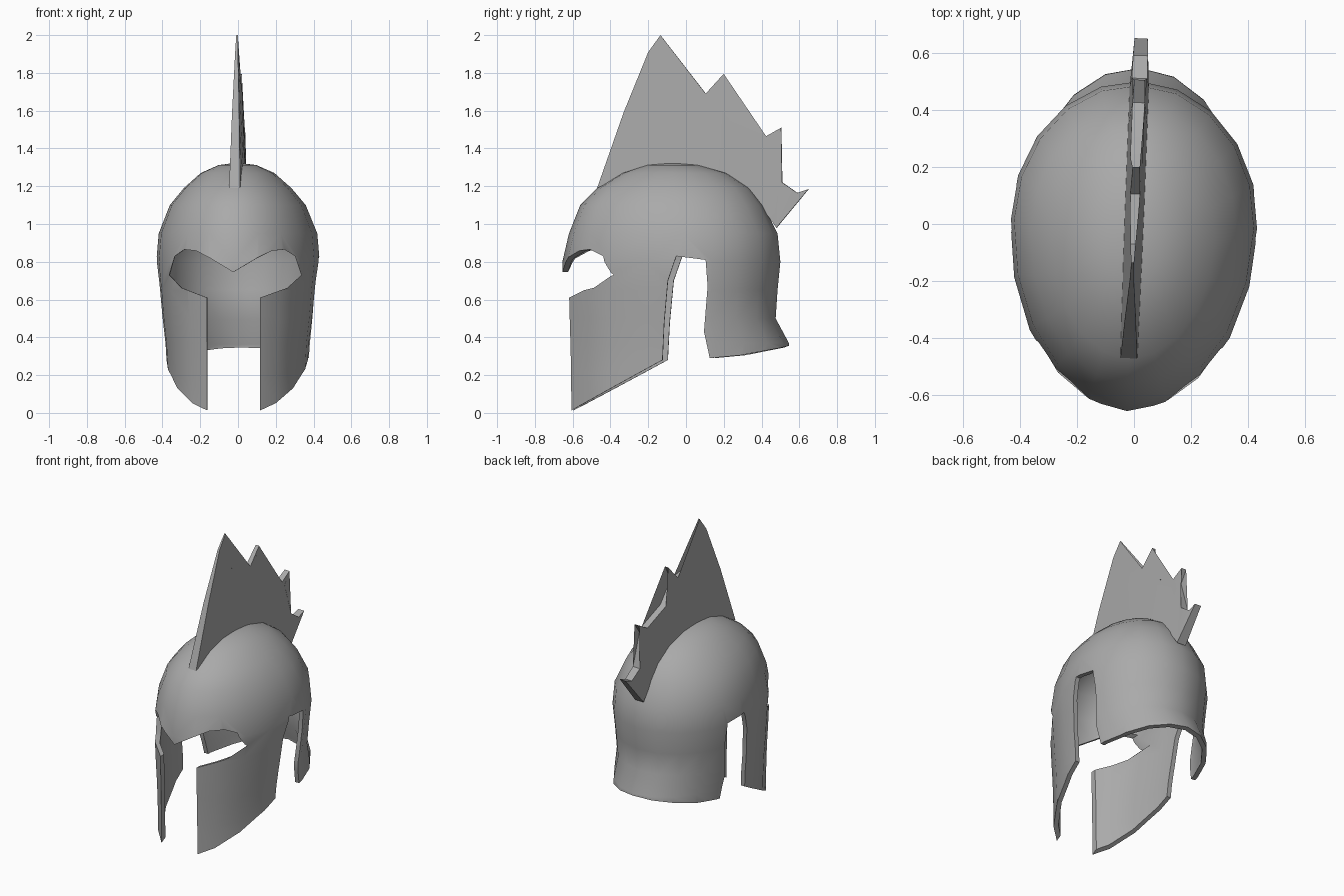
import bpy, bmesh, math
from mathutils import Matrix, Vector

if "Cube" in bpy.data.objects:
    bpy.data.objects.remove(bpy.data.objects["Cube"])

TURN = Matrix.Rotation(math.radians(-2.2), 4, 'Z')  # whole helmet is turned slightly

metal = bpy.data.materials.new("grey metal")
metal.diffuse_color = (0.4, 0.4, 0.4, 1)
metal.use_nodes = True
metal.node_tree.nodes["Principled BSDF"].inputs["Base Color"].default_value = metal.diffuse_color


def finish(bm, name, mat=None):
    bmesh.ops.recalc_face_normals(bm, faces=bm.faces[:])
    me = bpy.data.meshes.new(name)
    bm.to_mesh(me)
    bm.free()
    ob = bpy.data.objects.new(name, me)
    bpy.context.collection.objects.link(ob)
    if mat:
        me.materials.append(mat)
    return ob


def prism(name, side_a, side_b, mat=None):
    """Solid between two matching outlines."""
    bm = bmesh.new()
    a = [bm.verts.new(p) for p in side_a]
    b = [bm.verts.new(p) for p in side_b]
    n = len(a)
    for i in range(n):
        j = (i + 1) % n
        bm.faces.new((a[i], a[j], b[j], b[i]))
    caps = [bm.faces.new(a), bm.faces.new(b[::-1])]
    bmesh.ops.triangulate(bm, faces=caps)
    return finish(bm, name, mat)


# Shell: rings of z, front radius, back radius, half width, centre y
RINGS = [(-0.06, .655, .56, .375, 0), (.2, .655, .56, .38, 0), (.37, .655, .545, .39, 0),
         (.5, .655, .475, .405, 0), (.65, .655, .485, .418, 0), (.8, .655, .50, .433, 0),
         (.95, .62, .485, .42, 0), (1.10, .53, .44, .36, -.03), (1.19, .42, .39, .285, -.05),
         (1.27, .28, .28, .195, -.06), (1.312, .14, .14, .10, -.07)]
SEG = 20
bm = bmesh.new()
prev = None
for z, f, b, w, cy in RINGS:
    ring = []
    for i in range(SEG):
        t = 2 * math.pi * i / SEG
        s = math.sin(t)
        ring.append(bm.verts.new((w * math.cos(t), cy + s * (b if s > 0 else f), z)))
    if prev:
        for i in range(SEG):
            j = (i + 1) % SEG
            bm.faces.new((prev[i], prev[j], ring[j], ring[i]))
    prev = ring
top = bm.verts.new((0, -.07, 1.325))
for i in range(SEG):
    bm.faces.new((prev[i], prev[(i + 1) % SEG], top))
shell = finish(bm, "helmet_shell", metal)
sol = shell.modifiers.new("thickness", 'SOLIDIFY')
sol.thickness = 0.03
sol.offset = -1 if shell.data.polygons[-1].normal.z > 0 else 1

# Face opening: half outline (x, z), mirrored
half = [(.125, .82), (.2, .858), (.265, .865), (.318, .83), (.35, .73),
        (.28, .662), (.14, .61), (.14, -.2)]
face = [(0, .745)] + half + [(-x, z) for x, z in reversed(half)]
face_cut = prism("face_cutter", [(x, -1, z) for x, z in face], [(x, -.15, z) for x, z in face])

# Ear notches and lower edge: outline (y, z)
side = [(-.035, .83), (.12, .81), (.13, .67), (.11, .43), (.14, .29), (.3, .305),
        (.51, .345), (.8, .43), (.8, -.3), (-.8, -.3), (-.8, -.097), (-.62, .003),
        (-.11, .28), (-.10, .48), (-.08, .7)]
side_cut = prism("side_cutter", [(-1, y, z) for y, z in side], [(1, y, z) for y, z in side])

for cutter in (face_cut, side_cut):
    cutter.hide_render = True
    m = shell.modifiers.new(cutter.name, 'BOOLEAN')
    m.operation = 'DIFFERENCE'
    m.solver = 'EXACT'
    m.object = cutter

deps = bpy.context.evaluated_depsgraph_get()
shell.data = bpy.data.meshes.new_from_object(shell.evaluated_get(deps))
shell.modifiers.clear()
for cutter in (face_cut, side_cut):
    bpy.data.objects.remove(cutter)
shell.data.materials.clear()
shell.data.materials.append(metal)

# Crest: spiked plate, thinner towards its outer edge
outer = [(-.47, 1.19), (-.33, 1.59), (-.20, 1.91), (-.135, 2.0), (-.165, 1.905), (-.07, 1.72),
         (.105, 1.69), (.2, 1.795), (.135, 1.68), (.235, 1.545), (.425, 1.465), (.505, 1.51),
         (.45, 1.435), (.51, 1.22), (.59, 1.165), (.65, 1.185), (.48, .98)]
base = [(.35, 1.18), (.22, 1.265), (.06, 1.31), (-.12, 1.315), (-.3, 1.28)]
crest_line = outer + [(-.05 + (y + .05) * .98, .8 + (z - .8) * .98) for y, z in base]


def crest_side(sign):
    return [(sign * max(.004, .034 * (1.3 - math.hypot(y, z - .8)) / .8), y, z)
            for y, z in crest_line]


crest = prism("crest", crest_side(-1), crest_side(1), metal)

# Turn and shade
for ob in (shell, crest):
    ob.data.transform(TURN)
    bpy.ops.object.select_all(action='DESELECT')
    ob.select_set(True)
    bpy.context.view_layer.objects.active = ob
    bpy.ops.object.shade_smooth_by_angle(angle=math.radians(35))
